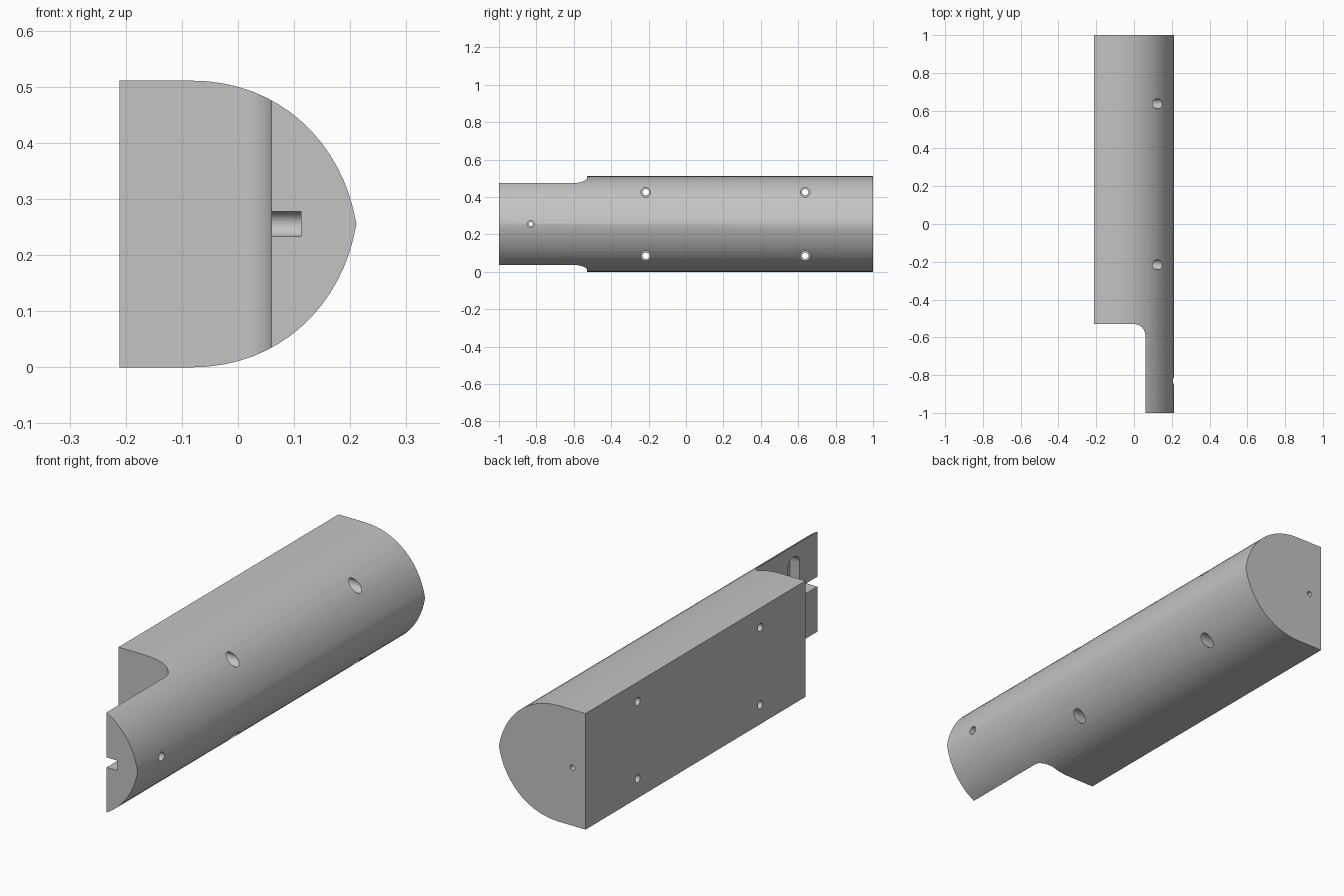
import bpy
import bmesh
from math import cos, sin, pi
from mathutils import Vector
from mathutils.geometry import interpolate_bezier

old = bpy.data.objects.get("Cube")
if old:
    bpy.data.objects.remove(old, do_unlink=True)

grey = bpy.data.materials.new("plain grey")
grey.use_nodes = True
grey.diffuse_color = (0.55, 0.55, 0.55, 1)
grey.node_tree.nodes["Principled BSDF"].inputs["Base Color"].default_value = grey.diffuse_color

MID = 0.2555  # height of the long centre line


def prism(name, points, sweep):
    """Extrude a closed outline of 3D points along a vector."""
    bm = bmesh.new()
    face = bm.faces.new([bm.verts.new(p) for p in points])
    ext = bmesh.ops.extrude_face_region(bm, geom=[face])
    moved = [g for g in ext["geom"] if isinstance(g, bmesh.types.BMVert)]
    bmesh.ops.translate(bm, verts=moved, vec=Vector(sweep))
    bmesh.ops.recalc_face_normals(bm, faces=bm.faces)
    mesh = bpy.data.meshes.new(name)
    bm.to_mesh(mesh)
    bm.free()
    mesh.materials.append(grey)
    obj = bpy.data.objects.new(name, mesh)
    bpy.context.collection.objects.link(obj)
    return obj


def arc(cu, cv, r, start, end, n=12):
    return [(cu + r * cos(start + (end - start) * i / n),
             cv + r * sin(start + (end - start) * i / n)) for i in range(n + 1)]


def cut(cutter):
    """Subtract the cutter from the body and discard it."""
    mod = body.modifiers.new("cut", 'BOOLEAN')
    mod.operation = 'DIFFERENCE'
    mod.solver = 'EXACT'
    mod.object = cutter
    bpy.ops.object.modifier_apply(modifier=mod.name)
    bpy.data.objects.remove(cutter, do_unlink=True)


def cut_x(outline, x0, x1):
    cut(prism("cutter", [(x0, y, z) for y, z in outline], (x1 - x0, 0, 0)))


def circle(u, v, r):
    return arc(u, v, r, 0, 2 * pi, 24)[:-1]


# Rounded bar: flat back, curved nose, mirrored about the centre line
upper = interpolate_bezier(Vector((-0.083, 0.511, 0)), Vector((0.075, 0.511, 0)),
                           Vector((0.187, 0.40, 0)), Vector((0.211, MID, 0)), 17)
half = [(-0.211, 2 * MID)] + [(p.x, p.y) for p in upper]
outline = half + [(x, 2 * MID - z) for x, z in reversed(half[:-1])]
body = prism("rounded_bar", [(x, -1, z) for x, z in outline], (0, 2, 0))
bpy.context.view_layer.objects.active = body
body.select_set(True)

# Front step with a filleted inner corner, leaving a thin tongue
step = [(-0.3, -1.1), (0.06, -1.1)] + arc(0, -0.59, 0.06, 0, pi / 2) + [(-0.3, -0.53)]
cut(prism("cutter", [(x, y, -0.1) for x, y in step], (0, 0, 0.8)))

# Four counterbored screw holes
for y in (-0.215, 0.637):
    for side in (-1, 1):
        z = MID + side * 0.17
        cut_x(circle(y, z, 0.017), -0.3, 0.3)
        cut_x(circle(y, z, 0.026), 0.0, 0.3)

# Upright round-ended pocket in the inner face of the tongue
y, r, reach = -0.835, 0.042, 0.13
cut_x(arc(y, MID + reach, r, 0, pi) + arc(y, MID - reach, r, pi, 2 * pi), 0.03, 0.108)

# Channel running from the tongue's end, with a round inner end
cut_x([(-1.1, MID - 0.022)] + arc(-0.76, MID, 0.022, -pi / 2, pi / 2)
      + [(-1.1, MID + 0.022)], 0.03, 0.112)

# Small counterbored hole through the tongue
cut_x(circle(-0.83, MID, 0.01), 0.05, 0.3)
cut_x(circle(-0.83, MID, 0.019), 0.16, 0.3)

# Small blind hole in the back end
cut(prism("cutter", [(x, 0.88, z) for x, z in circle(-0.147, MID, 0.012)], (0, 0.2, 0)))

bpy.ops.object.shade_smooth_by_angle()
